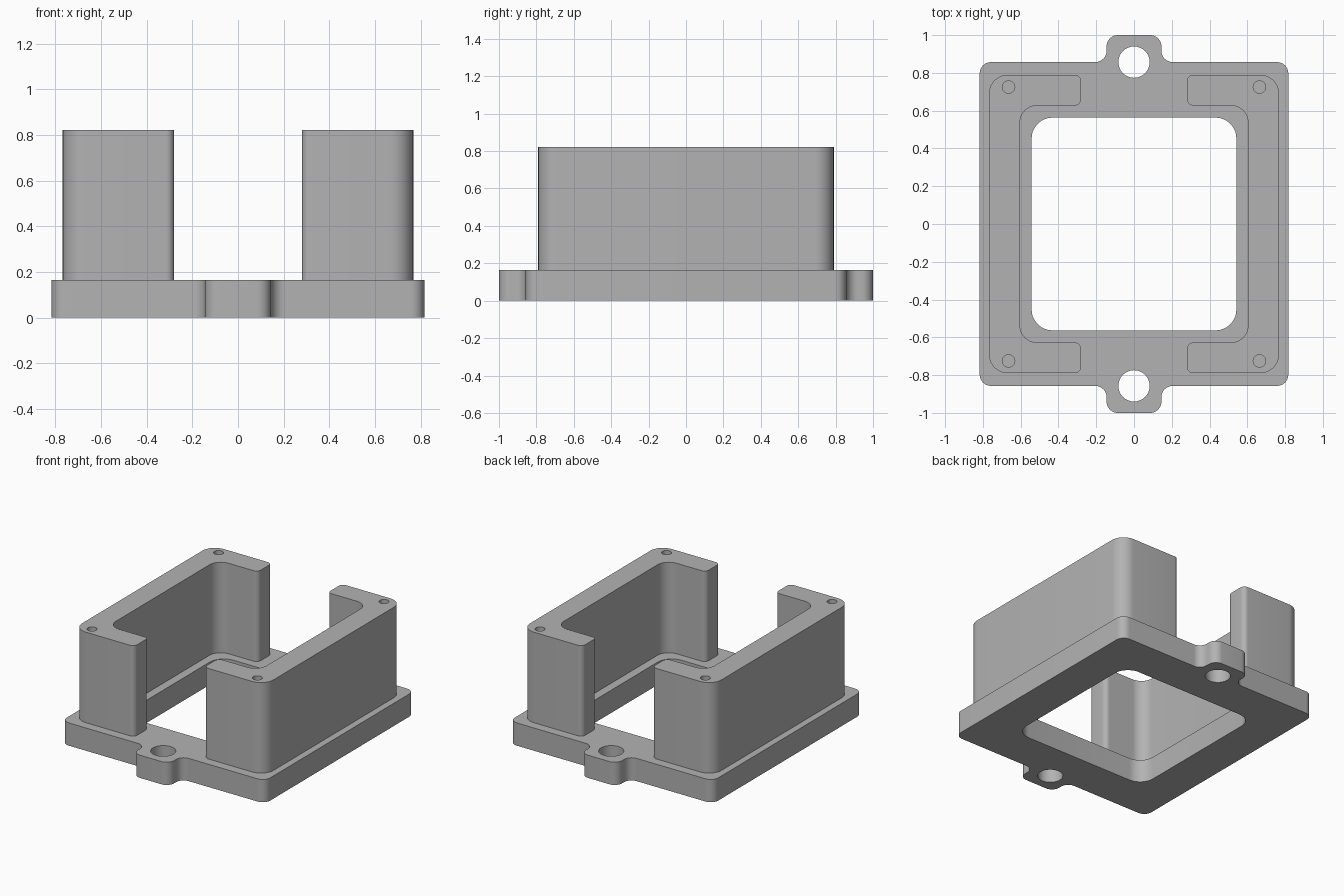
import bpy, bmesh
from math import sin, cos, pi, radians
from mathutils import Vector

PLATE_TOP, WALL_TOP, HOLE_FLOOR = 0.165, 0.822, 0.5

cube = bpy.data.objects.get("Cube")
if cube:
    bpy.data.objects.remove(cube, do_unlink=True)

grey = bpy.data.materials.new("plain grey")
grey.use_nodes = True
colour = (0.45, 0.45, 0.45, 1)
grey.diffuse_color = colour
grey.node_tree.nodes["Principled BSDF"].inputs["Base Color"].default_value = colour


def rounded(corners, steps=10):
    """Outline with each right-angled corner (x, y, radius) filleted."""
    out = []
    for i, (x, y, r) in enumerate(corners):
        p = Vector((x, y))
        a = (Vector(corners[i - 1][:2]) - p).normalized()
        b = (Vector(corners[(i + 1) % len(corners)][:2]) - p).normalized()
        centre = p + (a + b) * r
        for k in range(steps + 1):
            t = pi / 2 * k / steps
            out.append(centre - (b * cos(t) + a * sin(t)) * r)
    return out


def circle(x, y, r, n=32):
    return [Vector((x + r * cos(2 * pi * k / n), y + r * sin(2 * pi * k / n)))
            for k in range(n)]


def rectangle(w, d, r):
    return rounded([(-w, -d, r), (w, -d, r), (w, d, r), (-w, d, r)])


def prism(name, loops, z0, z1):
    """Extrude outlines; loops inside another loop become holes."""
    bm = bmesh.new()
    for loop in loops:
        vs = [bm.verts.new((p.x, p.y, z0)) for p in loop]
        for i, v in enumerate(vs):
            bm.edges.new((vs[i - 1], v))
    bmesh.ops.triangle_fill(bm, edges=bm.edges[:], use_beauty=True)
    ext = bmesh.ops.extrude_face_region(bm, geom=bm.faces[:], use_keep_orig=True)
    top = [g for g in ext["geom"] if isinstance(g, bmesh.types.BMVert)]
    bmesh.ops.translate(bm, verts=top, vec=(0, 0, z1 - z0))
    bmesh.ops.recalc_face_normals(bm, faces=bm.faces[:])
    mesh = bpy.data.meshes.new(name)
    bm.to_mesh(mesh)
    bm.free()
    mesh.materials.append(grey)
    obj = bpy.data.objects.new(name, mesh)
    bpy.context.collection.objects.link(obj)
    return obj


def activate(obj):
    bpy.ops.object.select_all(action="DESELECT")
    obj.select_set(True)
    bpy.context.view_layer.objects.active = obj


# Base plate with two mounting ears, ear holes and a central window
half = [(0.145, -1, 0.06), (0.145, -0.857, 0.06), (0.817, -0.857, 0.06),
        (0.817, 0.857, 0.06), (0.145, 0.857, 0.06), (0.145, 1, 0.06)]
outline = rounded(half + [(-x, -y, r) for x, y, r in half])
plate = prism("base_plate",
              [outline, rectangle(0.542, 0.563, 0.11),
               circle(0, 0.857, 0.083), circle(0, -0.857, 0.083)],
              0, PLATE_TOP)
parts = [plate]

# C-shaped side walls with blind screw holes in the top
section = [(0.28, -0.79, 0.035), (0.768, -0.79, 0.1), (0.768, 0.79, 0.1),
           (0.28, 0.79, 0.035), (0.28, 0.627, 0.035), (0.604, 0.627, 0.09),
           (0.604, -0.627, 0.09), (0.28, -0.627, 0.035)]
for side, s in (("left", 1), ("right", -1)):
    wall = prism(side + "_wall", [rounded([(s * x, y, r) for x, y, r in section])],
                 PLATE_TOP, WALL_TOP)
    cutter = prism("screw_hole_cutter",
                   [circle(s * 0.664, y, 0.033, 24) for y in (-0.725, 0.725)],
                   HOLE_FLOOR, WALL_TOP + 0.1)
    cutter.hide_render = True
    cut = wall.modifiers.new("screw_holes", "BOOLEAN")
    cut.operation, cut.solver, cut.object = "DIFFERENCE", "EXACT", cutter
    activate(wall)
    bpy.ops.object.modifier_apply(modifier=cut.name)
    bpy.data.objects.remove(cutter, do_unlink=True)
    parts.append(wall)

for part in parts:
    activate(part)
    bpy.ops.object.shade_smooth_by_angle(angle=radians(30))
